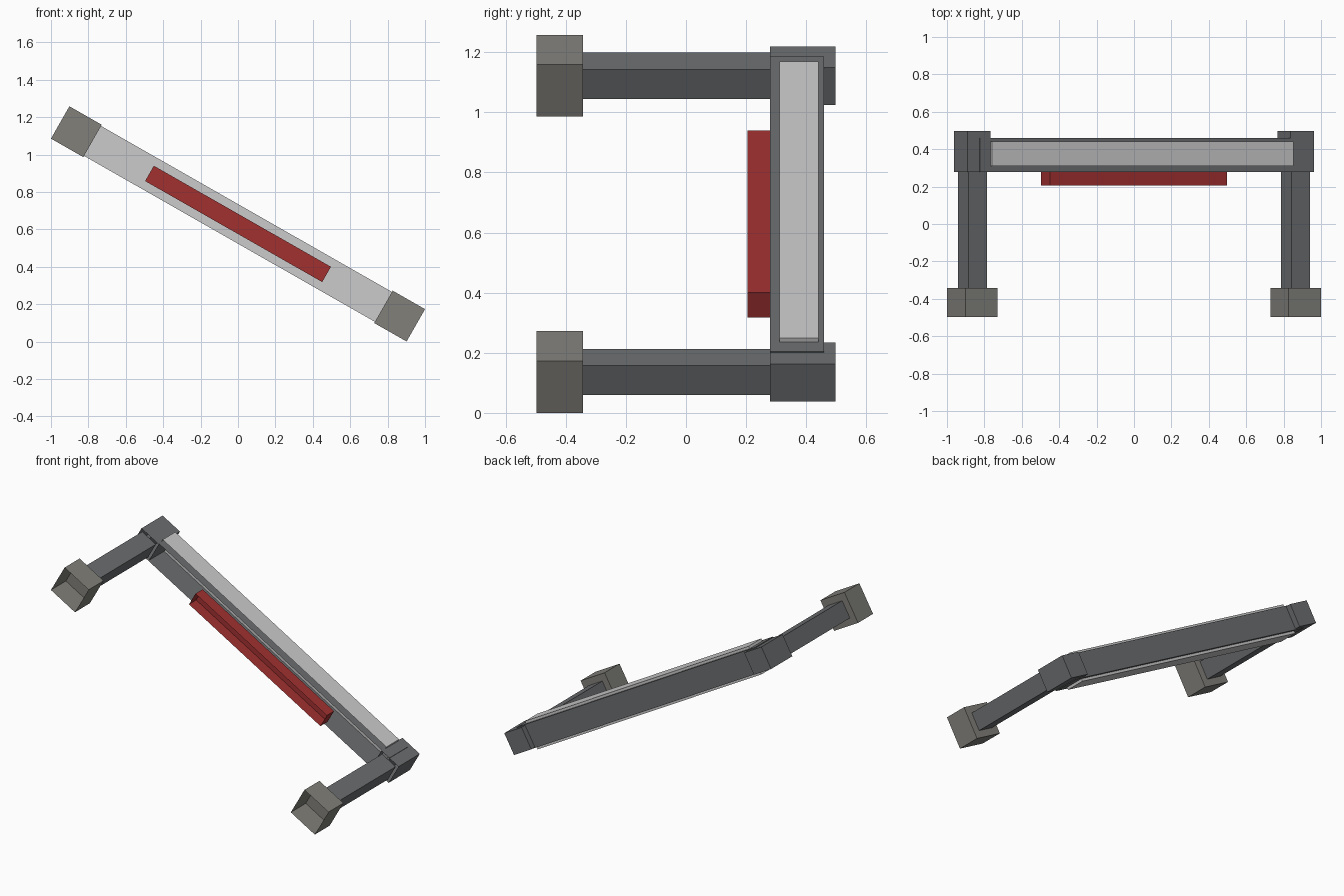
import bpy, bmesh, math
from mathutils import Matrix

if "Cube" in bpy.data.objects:
    bpy.data.objects.remove(bpy.data.objects["Cube"])

TILT = Matrix.Translation((0, 0, 0.629)) @ Matrix.Rotation(math.radians(29.7), 4, 'Y')

def material(name, rgb):
    m = bpy.data.materials.new(name)
    m.diffuse_color = (*rgb, 1)
    m.use_nodes = True
    m.node_tree.nodes["Principled BSDF"].inputs["Base Color"].default_value = m.diffuse_color
    return m

DARK = material("dark_grey", (0.15, 0.155, 0.16))
FOOT = material("warm_grey", (0.22, 0.215, 0.195))
LIGHT = material("light_grey", (0.75, 0.75, 0.75))
RED = material("dark_red", (0.36, 0.03, 0.03))

def shell(name, u, length, height, y0, y1, mat):
    """Thin box on the tilted axis, open towards the front (-y)."""
    bm = bmesh.new()
    bmesh.ops.create_cube(bm, size=1)
    bm.normal_update()
    front = [f for f in bm.faces if f.normal.y < -0.9]
    bmesh.ops.delete(bm, geom=front, context='FACES_ONLY')
    bm.transform(TILT @ Matrix.Translation((u, (y0 + y1) / 2, 0))
                 @ Matrix.Diagonal((length, y1 - y0, height, 1)))
    mesh = bpy.data.meshes.new(name)
    bm.to_mesh(mesh)
    bm.free()
    mesh.materials.append(mat)
    ob = bpy.data.objects.new(name, mesh)
    bpy.context.collection.objects.link(ob)
    return ob

# Arms at both ends: square cap, arm and corner block
for side, s in (("left", -1), ("right", 1)):
    u = s * 0.995
    shell(side + "_end_cap", u, 0.199, 0.199, -0.497, -0.343, FOOT)
    shell(side + "_arm", u, 0.113, 0.113, -0.343, 0.279, DARK)
    shell(side + "_corner_block", u, 0.143, 0.143, 0.279, 0.497, DARK)

# Crossbeam, lighter insert and grip in front
shell("crossbeam", 0, 1.982, 0.152, 0.279, 0.46, DARK)
shell("beam_insert", 0, 1.856, 0.184, 0.311, 0.441, LIGHT)
shell("red_grip", 0, 1.09, 0.094, 0.205, 0.279, RED)
